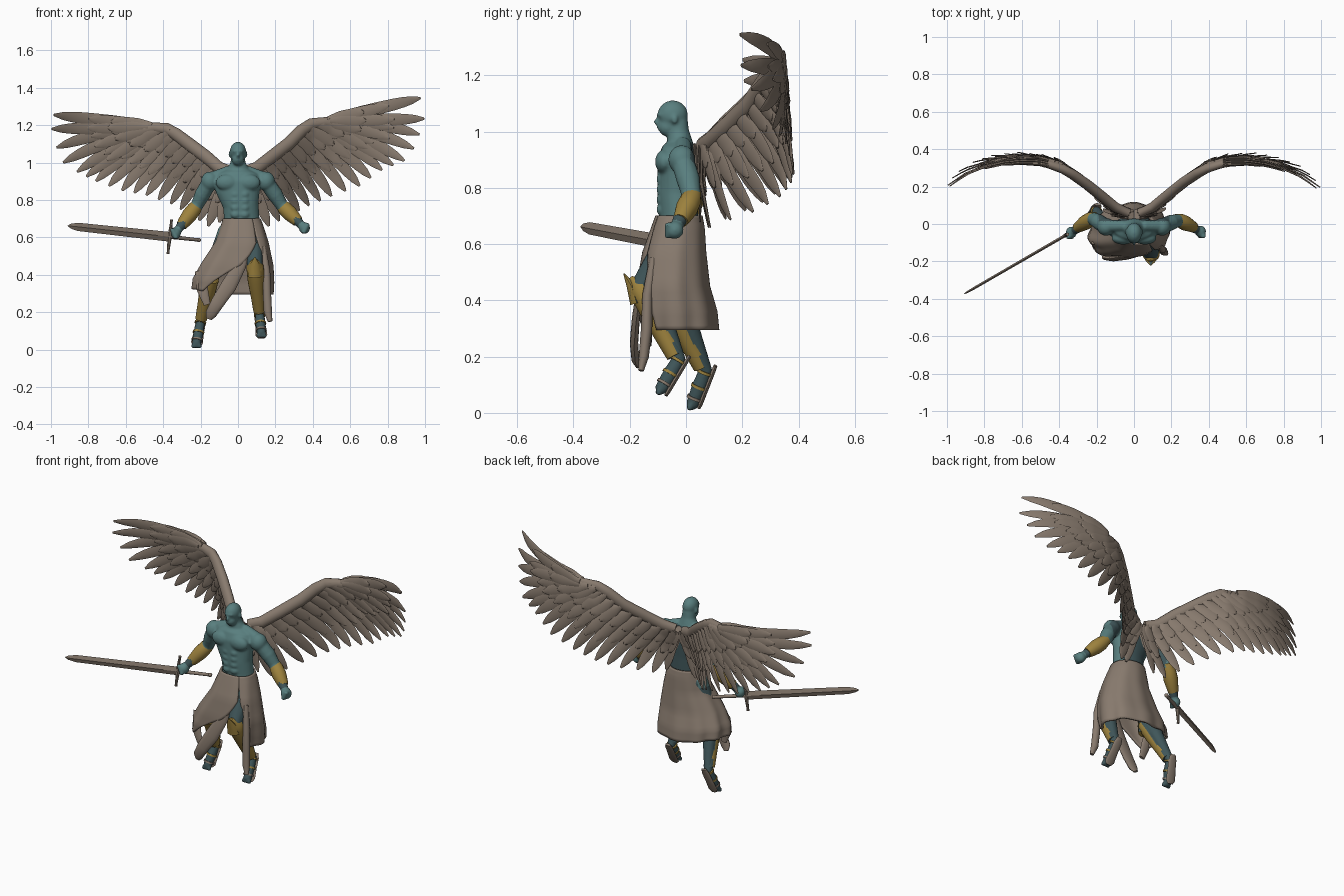
import bpy, bmesh, math, random
from mathutils import Vector as V, Matrix

random.seed(4)

def material(name, rgb):
    m = bpy.data.materials.new(name)
    m.diffuse_color = (*rgb, 1)
    return m

SKIN = material("teal_skin", (0.1, 0.212, 0.212))
DARK = material("dark_teal", (0.05, 0.092, 0.1))
TAUPE = material("taupe", (0.245, 0.195, 0.155))
GOLD = material("gold", (0.34, 0.225, 0.048))

def finish(bm, name, mats, rule=None, angle=50):
    bmesh.ops.recalc_face_normals(bm, faces=bm.faces)
    me = bpy.data.meshes.new(name)
    bm.to_mesh(me)
    bm.free()
    ob = bpy.data.objects.new(name, me)
    bpy.context.collection.objects.link(ob)
    paint(ob, mats, rule, angle)
    return ob

def paint(ob, mats, rule, angle):
    ob.data.materials.clear()
    for m in mats:
        ob.data.materials.append(m)
    for p in ob.data.polygons:
        p.material_index = rule(p.center, p.normal) if rule else 0
    bpy.ops.object.select_all(action='DESELECT')
    ob.select_set(True)
    bpy.context.view_layer.objects.active = ob
    bpy.ops.object.shade_smooth_by_angle(angle=math.radians(angle))

def sweep(bm, path, sizes, up=(0, 1, 0), n=12):
    """Closed loft of ellipses (half width, half depth) along a path."""
    path = [V(p) for p in path]
    up, rings = V(up), []
    for i, p in enumerate(path):
        t = (path[min(i + 1, len(path) - 1)] - path[max(i - 1, 0)]).normalized()
        s = t.cross(up).normalized()
        b = s.cross(t)
        a, d = sizes[i]
        rings.append([bm.verts.new(p + s * a * math.cos(q * math.tau / n) + b * d * math.sin(q * math.tau / n))
                      for q in range(n)])
    for r0, r1 in zip(rings, rings[1:]):
        for q in range(n):
            bm.faces.new((r0[q], r0[(q + 1) % n], r1[(q + 1) % n], r1[q]))
    bm.faces.new(rings[0])
    bm.faces.new(rings[-1])

def ball(bm, loc, size):
    bmesh.ops.create_uvsphere(bm, u_segments=20, v_segments=12, radius=1,
                              matrix=Matrix.Translation(loc) @ Matrix.Diagonal((*size, 1)))

def limb(bm, *joints):
    """Tapered limb through (x, y, z, radius) joints."""
    for j in joints:
        ball(bm, j[:3], (j[3],) * 3)
    for a, b in zip(joints, joints[1:]):
        sweep(bm, [a[:3], b[:3]], [(a[3], a[3]), (b[3], b[3])], (0.1, 1, 0.05))

def lerp_table(tab, k):
    i = min(int(k), len(tab) - 2)
    return [a + (b - a) * (k - i) for a, b in zip(tab[i], tab[i + 1])]

# body: overlapping muscles fused by a voxel remesh
HANDS = {1: V((0.355, -0.04, 0.65)), -1: V((-0.335, -0.045, 0.622))}
ELBOWS = {1: V((0.235, 0.02, 0.77)), -1: V((-0.22, 0.03, 0.77))}
LEGS = {1: dict(hip=V((0.08, -0.04, 0.62)), knee=V((0.09, -0.155, 0.45)), ankle=V((0.115, -0.025, 0.19)),
                toe=V((0.125, -0.085, 0.09))),
        -1: dict(hip=V((-0.05, -0.03, 0.62)), knee=V((-0.14, -0.06, 0.42)), ankle=V((-0.2, 0.07, 0.15)),
                 toe=V((-0.222, 0.025, 0.035)))}
bm = bmesh.new()
sweep(bm, [(0.02, -0.025, 0.6), (0.02, -0.025, 0.7), (0.015, -0.03, 0.77), (0, -0.03, 0.85), (0, -0.03, 0.9),
           (0, -0.025, 0.94), (0, -0.022, 0.965), (0, -0.027, 1.0), (0, -0.03, 1.04)],
      [(0.1, 0.07), (0.095, 0.068), (0.095, 0.071), (0.118, 0.072), (0.13, 0.072),
       (0.105, 0.06), (0.06, 0.045), (0.04, 0.038), (0.036, 0.036)], n=28)
ball(bm, (0, -0.047, 1.06), (0.043, 0.054, 0.051))
ball(bm, (0, -0.064, 1.018), (0.033, 0.036, 0.036))
ball(bm, (0, -0.104, 1.035), (0.008, 0.011, 0.014))
ball(bm, (0, -0.09, 1.06), (0.03, 0.014, 0.009))
ball(bm, (0, -0.095, 1.012), (0.015, 0.009, 0.006))
for s in (1, -1):
    ball(bm, (s * 0.044, -0.04, 1.043), (0.007, 0.012, 0.017))
    ball(bm, (s * 0.058, -0.076, 0.893), (0.062, 0.034, 0.044))
    ball(bm, (s * 0.15, -0.015, 0.9), (0.048, 0.048, 0.052))
    limb(bm, (s * 0.06, -0.01, 0.95, 0.03), (s * 0.14, -0.01, 0.915, 0.035))
    for i in range(4):
        ball(bm, (0.01 + s * 0.024, -0.089, 0.83 - i * 0.036), (0.025, 0.016, 0.02))
    e, h, leg = ELBOWS[s], HANDS[s], LEGS[s]
    mid = V((s * 0.16, -0.005, 0.89)).lerp(e, 0.5)
    limb(bm, (s * 0.155, -0.01, 0.89, 0.042), (*mid, 0.042), (*e, 0.034), (*e.lerp(h, 0.35), 0.034), (*h, 0.02))
    ball(bm, h, (0.03, 0.032, 0.032))
    for i in range(4):
        ball(bm, h + V((s * (0.016 - 0.006 * i), -0.024, 0.018 - 0.013 * i)), (0.014, 0.014, 0.01))
    k, a, t = leg["knee"], leg["ankle"], leg["toe"]
    limb(bm, (*leg["hip"], 0.062), (*k, 0.042), (*(k.lerp(a, 0.35) + V((0, 0.014, 0))), 0.041), (*a, 0.024),
         (*a.lerp(t, 0.5), 0.028), (*t, 0.024))
    for i in range(4):
        ball(bm, t + V((0.014 * (i - 1.5), -0.012, -0.016)), (0.008, 0.012, 0.013))
body = finish(bm, "body", [SKIN])
rm = body.modifiers.new("fuse", 'REMESH')
rm.mode, rm.voxel_size = 'VOXEL', 0.006
sm = body.modifiers.new("soften", 'SMOOTH')
sm.factor, sm.iterations = 0.5, 6
fused = bpy.data.meshes.new_from_object(body.evaluated_get(bpy.context.evaluated_depsgraph_get()))
body.modifiers.clear()
body.data = fused

def dark_skin(c, n):
    # legs, upper back and wrists
    if abs(c.x) > 0.19 and c.z > 0.58:
        s = 1 if c.x > 0 else -1
        return int(0.3 < (c - ELBOWS[s]).dot(HANDS[s] - ELBOWS[s]) / (HANDS[s] - ELBOWS[s]).length_squared < 0.84)
    return int(c.z < 0.6 or (c.z < 0.96 and c.y > 0.015))
paint(body, [SKIN, DARK], dark_skin, 80)

# bracers, greaves, sandals
for s, side in ((1, "left"), (-1, "right")):
    e, h = ELBOWS[s], HANDS[s]
    bm = bmesh.new()
    sweep(bm, [e.lerp(h, u) + V((0, 0.004, 0)) for u in (-0.12, 0.1, 0.35, 0.6, 0.72)],
          [(0.026, 0.024), (0.039, 0.038), (0.041, 0.04), (0.034, 0.032), (0.029, 0.028)], n=16)
    finish(bm, side + "_bracer", [GOLD])
    k, a, t = LEGS[s]["knee"], LEGS[s]["ankle"], LEGS[s]["toe"]
    front = V((0, -0.012, 0))
    bm = bmesh.new()
    sweep(bm, [k.lerp(a, u) + front * f for u, f in
               ((-0.12, 2.2), (0.02, 1), (0.16, 0.8), (0.3, 0.6), (0.5, 0.65), (0.65, 0.7), (0.8, 0.65), (0.95, 0.6))],
          [(0.012, 0.008), (0.046, 0.043), (0.046, 0.045), (0.046, 0.046), (0.041, 0.041),
           (0.037, 0.037), (0.034, 0.034), (0.031, 0.031)], n=20)
    sweep(bm, [k + V((0, -0.02, -0.06)), k + V((0, -0.038, 0)), k + V((0, -0.066, 0.045))],
          [(0.038, 0.024), (0.03, 0.018), (0.002, 0.002)], n=8)
    finish(bm, side + "_greave", [GOLD, DARK],
           lambda c, n: int(n.y > 0.35 and not 0.6 < (c - k).dot(a - k) / (a - k).length_squared < 0.78))
    d = (t - a).normalized()
    down = V((0, -d.z, d.y)).normalized()
    bm = bmesh.new()
    heel = a + down * 0.026 - d * 0.03
    sweep(bm, [heel, heel + d * 0.03, heel + d * 0.09, heel + d * 0.145, heel + d * 0.165],
          [(0.018, 0.007), (0.027, 0.008), (0.028, 0.008), (0.032, 0.008), (0.018, 0.006)], down, 12)
    c = a.lerp(t, 0.85)
    sweep(bm, [c - d * 0.005, c + d * 0.005], [(0.03, 0.03)] * 2, down, 14)
    finish(bm, side + "_sandal", [TAUPE])
    bm = bmesh.new()
    for u in (0.05, 0.5):
        c = a.lerp(t, u)
        sweep(bm, [c - d * 0.005, c + d * 0.005], [(0.031, 0.031)] * 2, down, 14)
    finish(bm, side + "_sandal_buckles", [GOLD])

# draped skirt, slit open over the left leg: z, centre x, centre y, radius x, radius y, slit start, slit end (degrees)
RINGS = [(0.7, 0.02, -0.025, 0.095, 0.078, -60, -60), (0.66, 0.02, -0.028, 0.11, 0.09, -60, -60),
         (0.57, 0.015, -0.04, 0.142, 0.11, -60, -54), (0.45, -0.015, -0.042, 0.195, 0.128, -85, -40),
         (0.36, -0.04, -0.03, 0.222, 0.145, -108, -33), (0.295, -0.048, -0.022, 0.225, 0.145, -122, -30)]
bm = bmesh.new()
grid = []
for i in range(21):
    u = i / 20
    z, cx, cy, rx, ry, a0, a1 = lerp_table(RINGS, u * 5)
    row = []
    for j in range(73):
        a = math.radians(a1 + (360 + a0 - a1) * j / 72)
        f = 1 + 0.035 * u * math.sin(9 * a + 2 * u) - 0.22 * u * max(0, math.cos(a - math.radians(145)))
        ca, sa = (math.copysign(abs(w) ** (0.8 if math.sin(a) < 0 else 1), w) for w in (math.cos(a), math.sin(a)))
        row.append(bm.verts.new((cx + rx * f * ca, cy + ry * f * sa, z + 0.03 * u * u * max(0, -ca))))
    grid.append(row)
for r0, r1 in zip(grid, grid[1:]):
    for j in range(72):
        bm.faces.new((r0[j], r0[j + 1], r1[j + 1], r1[j]))
skirt = finish(bm, "skirt", [TAUPE], angle=60)
sol = skirt.modifiers.new("cloth", 'SOLIDIFY')
sol.thickness, sol.offset = 0.012, 0

# hanging cloth ends
bm = bmesh.new()
sweep(bm, [(0.06, -0.13, 0.6), (0.01, -0.163, 0.45), (-0.05, -0.178, 0.34), (-0.11, -0.185, 0.25), (-0.145, -0.18, 0.19),
           (-0.155, -0.17, 0.165)], [(0.02, 0.01), (0.034, 0.012), (0.042, 0.014), (0.036, 0.015), (0.03, 0.014), (0.016, 0.008)])
sweep(bm, [(0.135, -0.115, 0.55), (0.152, -0.137, 0.42), (0.155, -0.14, 0.3), (0.16, -0.15, 0.2), (0.172, -0.16, 0.15)],
      [(0.014, 0.014), (0.02, 0.018), (0.022, 0.02), (0.022, 0.018), (0.012, 0.01)])
sweep(bm, [(-0.2, -0.1, 0.42), (-0.19, -0.13, 0.32), (-0.165, -0.13, 0.24)], [(0.03, 0.01), (0.03, 0.01), (0.018, 0.008)])
finish(bm, "cloth_ends", [TAUPE])

# sword
tip, guard, pommel = V((-0.91, -0.375, 0.662)), V((-0.365, -0.06, 0.603)), V((-0.21, 0.03, 0.586))
ax = (tip - guard).normalized()
flat = ax.cross((0, 0, 1)).normalized()
bm = bmesh.new()
sweep(bm, [guard, guard.lerp(tip, 0.9), guard.lerp(tip, 0.97), tip],
      [(0.026, 0.008), (0.022, 0.007), (0.013, 0.005), (0.001, 0.001)], flat, 4)
sweep(bm, [guard, pommel], [(0.011, 0.011), (0.009, 0.009)], flat)
ball(bm, pommel, (0.012, 0.012, 0.012))
rise = V((0.01, 0.005, 0.092))
sweep(bm, [guard - rise, guard - rise * 0.85, guard, guard + rise * 0.85, guard + rise],
      [(0.009, 0.009), (0.007, 0.007), (0.012, 0.012), (0.007, 0.007), (0.009, 0.009)], flat, 8)
finish(bm, "sword", [TAUPE], angle=30)

# wings: feather root x, z and tip x, z from the body outwards; the sheet bends back in y
BEND = [0.045, 0.09, 0.17, 0.245, 0.305, 0.333, 0.338, 0.33, 0.308, 0.268, 0.2]
LEFT = [(.03, .95, .165, .66), (.10, .97, .275, .715), (.18, 1.03, .38, .77), (.27, 1.10, .50, .82), (.34, 1.17, .65, .875),
        (.39, 1.205, .77, .96), (.43, 1.21, .89, 1.01), (.46, 1.21, .94, 1.075), (.48, 1.215, .97, 1.15),
        (.49, 1.22, .995, 1.235), (.48, 1.225, .975, 1.345)]
RIGHT = [(.03, .95, .16, .66), (.10, .97, .255, .72), (.17, 1.03, .36, .78), (.25, 1.09, .49, .825), (.33, 1.15, .62, .85),
         (.38, 1.18, .76, .90), (.42, 1.18, .86, .95), (.45, 1.18, .935, 1.0), (.47, 1.185, .97, 1.08),
         (.48, 1.19, .995, 1.18), (.46, 1.195, .985, 1.255)]

def sheet(x, z):
    y = lerp_table([(b,) for b in BEND], max(0, min(x, 1)) * 10)[0]
    y += (0.1 + 0.2 * max(0, x - 0.5)) * (1.2 - z) * min(1, max(0, (x - 0.2) / 0.2))
    return max(y - 0.45 * max(0, 0.95 - z) * max(0, 1 - x / 0.3), 0.05)

for s, side, tab in ((1, "left", LEFT), (-1, "right", RIGHT)):
    bm = bmesh.new()
    # layers: reach along the feather, offset from the sheet, half width
    for reach, off, w in ((1, 0, 0.034), (0.68, 0.011, 0.033), (0.68, -0.011, 0.033), (0.4, 0.017, 0.034), (0.4, -0.017, 0.034)):
        for i, k in enumerate([-0.5] + [j * 0.5 for j in range(13)] + [7, 8, 9, 10]):
            x0, z0, x1, z1 = (0.015, 0.95, 0.1, 0.68) if k < 0 else lerp_table(tab, k)
            r = reach * (1 if reach == 1 else random.uniform(0.92, 1.08))
            path, sizes = [], []
            for q in range(12):
                u = q / 11
                x = x0 + (x1 - x0) * u * r
                z = z0 + (z1 - z0) * u * r + 0.09 * u * r * (1 - u * r) * (k < 9)
                path.append((s * x, sheet(x, z) + off + 0.003 * (i % 2), z))
                wide = w * (0.6 + 0.4 * min(1, 3 * u)) * max(0.06, 1 - u ** 6) ** 0.6
                sizes.append((wide, 0.009 * max(0.25, 1 - 0.7 * u)))
            slope = (sheet(x1, z1) - sheet(x0, z0)) / (x1 - x0)
            sweep(bm, path, sizes, (s * (0.08 - slope), 1, 0.1), 8)
    # leading edge
    edge = [(t[0], t[1]) for t in tab[:6]] + [(0.5, tab[8][1] + 0.005), (0.62, tab[8][1] + 0.02)]
    sweep(bm, [(s * x, sheet(x, z), z) for x, z in edge],
          [(r, r * 0.8) for r in (0.03, 0.034, 0.035, 0.035, 0.034, 0.032, 0.026, 0.008)], (0, 1, 0.1), 12)
    finish(bm, side + "_wing", [TAUPE], angle=75)
